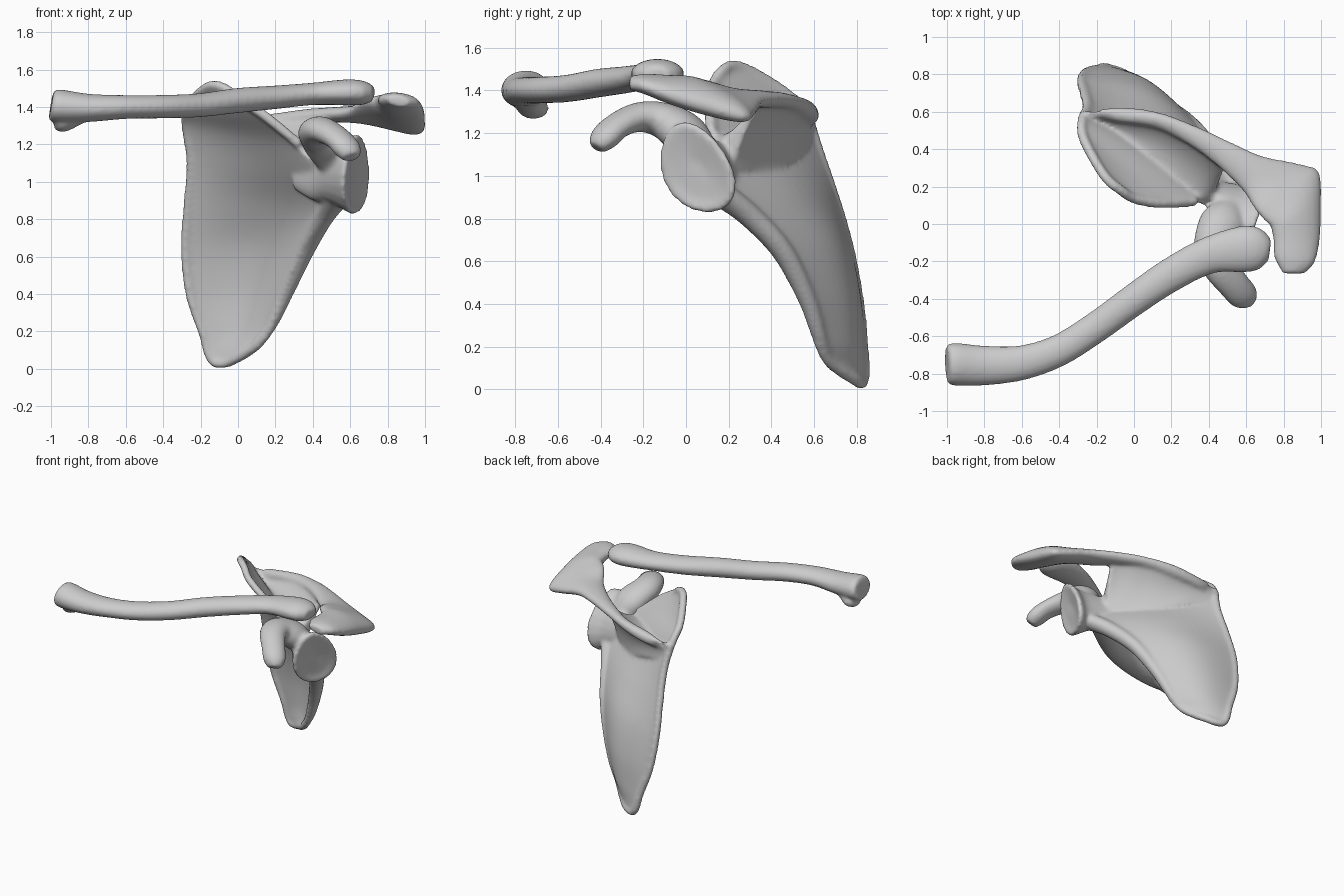
import bpy, bmesh, math
from mathutils import Vector as V


def resample(rows, k=5):
    """Catmull-Rom interpolation of number tuples."""
    out = []
    for i in range(len(rows) - 1):
        p0, p1, p2 = rows[max(i - 1, 0)], rows[i], rows[i + 1]
        p3 = rows[min(i + 2, len(rows) - 1)]
        for j in range(k):
            t = j / k
            out.append([0.5 * (2 * b + (c - a) * t + (2 * a - 5 * b + 4 * c - d) * t * t
                               + (3 * b - a - 3 * c + d) * t ** 3)
                        for a, b, c, d in zip(p0, p1, p2, p3)])
    return out + [list(rows[-1])]


def skin(bm, rings):
    """Closed skin over rings of equal point count, capped at both ends."""
    vs = [[bm.verts.new(p) for p in r] for r in rings]
    n = len(vs[0])
    for a, b in zip(vs, vs[1:]):
        for i in range(n):
            bm.faces.new((a[i], a[(i + 1) % n], b[(i + 1) % n], b[i]))
    for r in (vs[0], vs[-1]):
        c = bm.verts.new(sum((v.co for v in r), V()) / n)
        for i in range(n):
            bm.faces.new((r[i], r[(i + 1) % n], c))


def ellipse(c, a, b, pear=0.0, n=20):
    pts = []
    for i in range(n):
        t = math.tau * i / n
        pts.append(c + a * math.cos(t) * (1 - pear * math.sin(t)) + b * math.sin(t))
    return pts


def loft(bm, rows, pear=0.0):
    """Rows: centre xyz, half axis a xyz, half axis b xyz."""
    skin(bm, [ellipse(V(r[:3]), V(r[3:6]), V(r[6:9]), pear) for r in resample(rows)])


def tube(bm, rows):
    """Rows: x, y, z, half width, half height."""
    s = resample(rows)
    rings = []
    for i, r in enumerate(s):
        t = (V(s[min(i + 1, len(s) - 1)][:3]) - V(s[max(i - 1, 0)][:3])).normalized()
        side = t.cross(V((0, 0, 1))).normalized()
        rings.append(ellipse(V(r[:3]), side * r[3], side.cross(t) * r[4]))
    skin(bm, rings)


def sheet(bm, rows, n, power=4, cols=14):
    """Rows: edge point, opposite edge point, bow, half thickness at each edge."""
    rings = []
    for r in resample(rows):
        m, l, bow, h0, h1 = V(r[:3]), V(r[3:6]), r[6], r[7], r[8]
        front, back = [], []
        for i in range(cols + 1):
            t = i / cols
            p = m.lerp(l, t) + n * bow * math.sin(math.pi * t)
            h = 0.018 + (h0 - 0.018) * (1 - t) ** power + (h1 - 0.018) * t ** 5
            front.append(p - n * h)
            back.append(p + n * h)
        rings.append(front + back[::-1])
    skin(bm, rings)


def finish(bm, name, voxel, iterations):
    bmesh.ops.recalc_face_normals(bm, faces=bm.faces[:])
    me = bpy.data.meshes.new(name)
    bm.to_mesh(me)
    bm.free()
    ob = bpy.data.objects.new(name, me)
    bpy.context.collection.objects.link(ob)
    m = ob.modifiers.new("fuse", 'REMESH')
    m.mode, m.voxel_size, m.use_smooth_shade = 'VOXEL', voxel, True
    s = ob.modifiers.new("soften", 'SMOOTH')
    s.factor, s.iterations = 0.5, iterations
    return ob


# Collar bone: S-shaped shaft, flared ends, knob under the inner end
bm = bmesh.new()
tube(bm, [(-1.0, -.75, 1.41, .10, .075), (-.96, -.75, 1.405, .115, .09),
          (-.8, -.757, 1.395, .107, .076), (-.6, -.742, 1.40, .094, .064),
          (-.4, -.675, 1.402, .086, .063), (-.2, -.55, 1.41, .084, .064),
          (0, -.405, 1.435, .086, .067), (.2, -.27, 1.452, .092, .063),
          (.4, -.168, 1.47, .1, .06), (.58, -.135, 1.478, .125, .07),
          (.67, -.135, 1.475, .112, .064), (.725, -.14, 1.47, .06, .04)])
tube(bm, [(-.975, -.71, 1.32, .04, .035), (-.94, -.715, 1.315, .075, .05),
          (-.87, -.73, 1.335, .06, .04), (-.78, -.74, 1.36, .03, .02)])
finish(bm, "collar_bone", .014, 6)

# Shoulder blade: thin bowed triangular plate, inner edge to outer edge
bm = bmesh.new()
n = V((.5, .8, .3)).normalized()
plate = [(-.14, .235, 1.515, -.07, .18, 1.50, 0, .018, .018),
         (-.205, .33, 1.475, .0, .135, 1.445, .0, .018, .018),
         (-.275, .47, 1.385, .14, .11, 1.355, .0, .018, .018),
         (-.275, .56, 1.29, .33, .12, 1.2, .01, .018, .018),
         (-.25, .625, 1.1, .48, .13, 1.0, .04, .018, .045),
         (-.265, .70, .88, .47, .26, .83, .08, .018, .05),
         (-.28, .765, .65, .36, .44, .64, .10, .018, .05),
         (-.255, .81, .4, .26, .56, .42, .09, .018, .045),
         (-.185, .83, .19, .18, .62, .23, .06, .018, .03),
         (-.155, .835, .08, .10, .675, .125, .03, .018, .018),
         (-.115, .825, .03, -.03, .79, .045, .0, .018, .018)]
sheet(bm, plate, n)

# Rounded rim: upper edge, inner edge, lower tip
rim = [r[3:6] for r in plate[3::-1]] + [r[:3] for r in plate] + [r[3:6] for r in plate[:7:-1]]
tube(bm, [(*p, .027, .027) for p in rim])

# Thick outer border
tube(bm, [(.54, .14, .93, .08, .06), (.46, .29, .82, .06, .055), (.365, .45, .65, .055, .05),
          (.265, .565, .43, .045, .042), (.175, .63, .23, .034, .03), (.09, .675, .13, .02, .02)])

# Spine web, from plate to crest, thick along its root
sheet(bm, [(-.26, .59, 1.20, -.26, .59, 1.27, 0, .03, .02),
           (-.03, .49, 1.16, -.08, .58, 1.285, 0, .08, .025),
           (.14, .37, 1.13, .12, .55, 1.315, 0, .115, .025),
           (.29, .26, 1.11, .32, .465, 1.35, 0, .115, .025),
           (.38, .20, 1.10, .44, .38, 1.36, 0, .10, .025),
           (.43, .17, 1.08, .50, .345, 1.36, 0, .07, .025)],
      V((-.2, -.6, .75)).normalized(), power=2.5)

# Spine crest widening into the hooked shoulder tip
loft(bm, [(-.26, .585, 1.25, 0, .02, .05, -.02, .02, 0),
          (-.1, .585, 1.28, .01, .03, .03, 0, -.025, .03),
          (.12, .555, 1.315, .01, .035, .03, 0, -.025, .03),
          (.32, .47, 1.348, .02, .05, .01, 0, -.01, .035),
          (.48, .375, 1.358, .035, .065, .0, 0, 0, .04),
          (.63, .275, 1.36, .055, .09, -.015, .01, 0, .045),
          (.77, .20, 1.355, .125, .12, -.07, .02, .01, .05),
          (.845, .145, 1.355, .145, .13, -.085, .02, .01, .06),
          (.865, .04, 1.38, .135, .05, -.06, .02, .01, .066),
          (.87, -.08, 1.405, .125, .01, -.035, .015, .01, .058),
          (.86, -.19, 1.43, .11, -.01, -.015, .01, 0, .046),
          (.855, -.265, 1.435, .06, 0, -.01, .0, 0, .03)])

# Neck and shallow socket
loft(bm, [(.30, .275, 1.02, .01, .02, 0, 0, -.01, .06),
          (.40, .19, 1.02, .02, .05, 0, 0, -.01, .12),
          (.48, .125, 1.04, .035, .085, 0, 0, -.03, .15),
          (.56, .07, 1.04, .05, .125, 0, 0, -.05, .185),
          (.62, .05, 1.04, .065, .168, 0, .01, -.055, .213),
          (.642, .045, 1.04, .062, .155, 0, .01, -.05, .20),
          (.632, .05, 1.03, .04, .10, 0, .01, -.035, .14),
          (.625, .055, 1.03, .01, .03, 0, .0, -.01, .04)], pear=.17)

# Beak process, arching forward and outward
tube(bm, [(.52, .08, 1.08, .08, .08), (.48, .0, 1.19, .13, .10), (.43, -.11, 1.26, .11, .085),
          (.455, -.22, 1.275, .095, .07), (.53, -.32, 1.235, .085, .06),
          (.585, -.385, 1.175, .08, .06), (.605, -.42, 1.13, .05, .04)])
finish(bm, "shoulder_blade", .013, 7)
